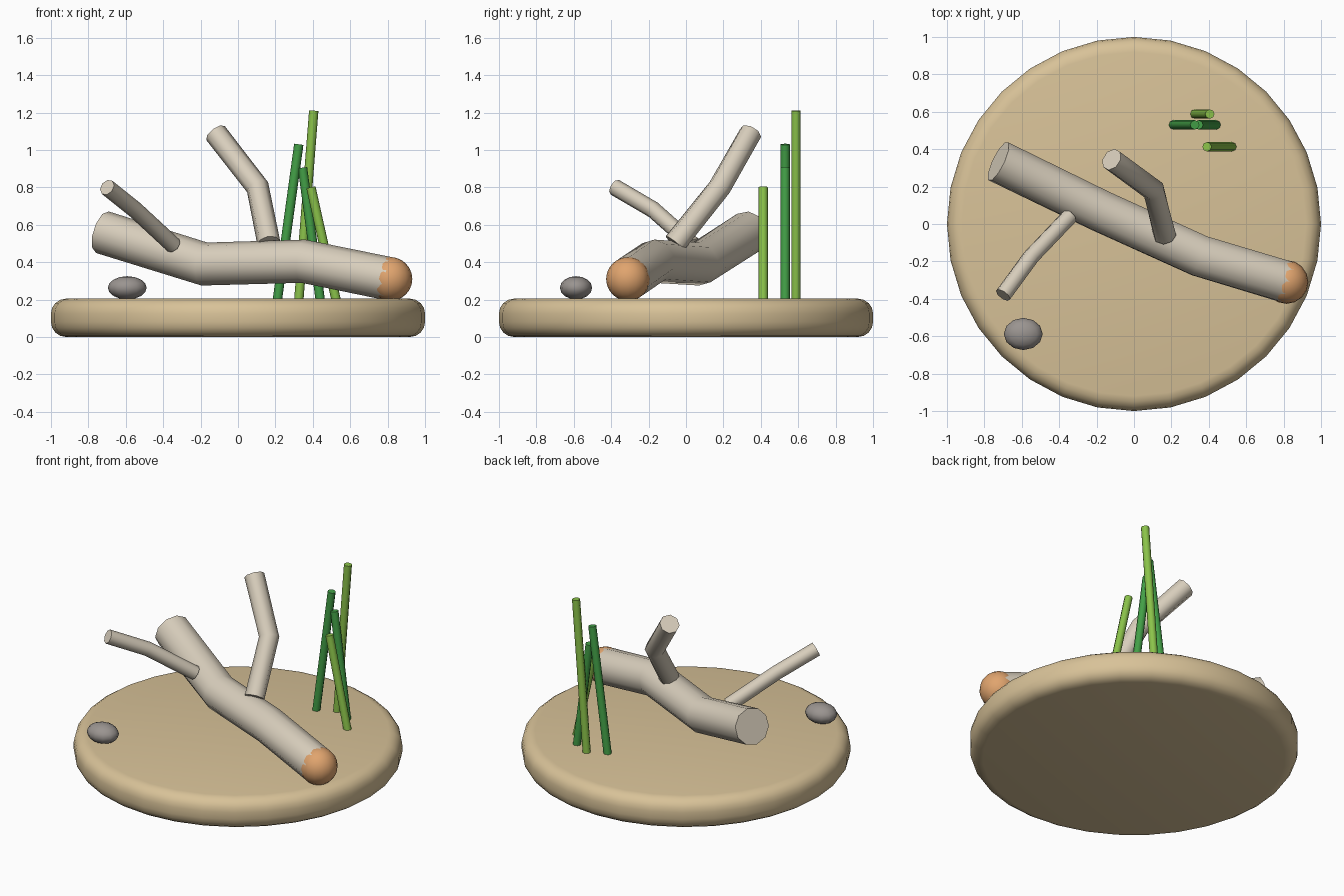
import bpy, bmesh, math
from mathutils import Vector

if "Cube" in bpy.data.objects:
    bpy.data.objects.remove(bpy.data.objects["Cube"])


def material(name, rgb):
    lin = [(c / 255 / 12.92) if c < 11 else ((c / 255 + 0.055) / 1.055) ** 2.4 for c in rgb]
    m = bpy.data.materials.new(name)
    m.diffuse_color = (*lin, 1)
    m.use_nodes = True
    m.node_tree.nodes["Principled BSDF"].inputs["Base Color"].default_value = m.diffuse_color
    return m


SAND = material("sand", (216, 194, 152))
WOOD = material("pale_wood", (216, 206, 188))
ORANGE = material("orange", (224, 164, 110))
STONE = material("grey_stone", (154, 148, 144))
GREEN = material("green", (67, 160, 71))
LIME = material("lime_green", (139, 195, 74))


def add_object(name, bm, mat, angle=60):
    bmesh.ops.recalc_face_normals(bm, faces=bm.faces)
    mesh = bpy.data.meshes.new(name)
    bm.to_mesh(mesh)
    bm.free()
    mesh.materials.append(mat)
    ob = bpy.data.objects.new(name, mesh)
    bpy.context.collection.objects.link(ob)
    bpy.ops.object.select_all(action='DESELECT')
    ob.select_set(True)
    bpy.context.view_layer.objects.active = ob
    bpy.ops.object.shade_smooth_by_angle(angle=math.radians(angle))
    return ob


def tube(name, points, radius, mat, sides=8):
    """Capped tube with mitred bends along a path."""
    pts = [Vector(p) for p in points]
    bm = bmesh.new()
    rings = []
    for i, p in enumerate(pts):
        before = (p - pts[i - 1]).normalized() if i else (pts[1] - p).normalized()
        after = (pts[i + 1] - p).normalized() if i < len(pts) - 1 else before
        d = (before + after).normalized()
        side = d.cross(Vector((0, 1, 0))).normalized()
        up = side.cross(d)
        rings.append([bm.verts.new(p + radius * (math.cos(a) * side + math.sin(a) * up))
                      for a in (math.tau * k / sides for k in range(sides))])
    for a, b in zip(rings, rings[1:]):
        for k in range(sides):
            n = (k + 1) % sides
            bm.faces.new((a[k], a[n], b[n], b[k]))
    bm.faces.new(rings[0])
    bm.faces.new(rings[-1])
    return add_object(name, bm, mat)


def ball(name, centre, size, mat, u, v):
    bm = bmesh.new()
    bmesh.ops.create_uvsphere(bm, u_segments=u, v_segments=v, radius=1)
    bmesh.ops.scale(bm, vec=size, verts=bm.verts)
    bmesh.ops.translate(bm, vec=centre, verts=bm.verts)
    return add_object(name, bm, mat)


# Round base with rounded rims
H = 0.205
bm = bmesh.new()
bmesh.ops.create_cone(bm, cap_ends=True, segments=32, radius1=1, radius2=1, depth=H)
bmesh.ops.translate(bm, vec=(0, 0, H / 2), verts=bm.verts)
rims = [e for e in bm.edges if abs(e.verts[0].co.z - e.verts[1].co.z) < 1e-4]
bmesh.ops.bevel(bm, geom=rims, offset=0.08, segments=4, profile=0.5, affect='EDGES')
add_object("base", bm, SAND, 35)

# Fallen log with two branches
tube("log", [(-0.725, 0.335, 0.56), (-0.18, 0.07, 0.39), (0.35, -0.17, 0.405),
             (0.815, -0.31, 0.31)], 0.116, WOOD, 10)
tube("tall_branch", [(0.165, -0.06, 0.50), (0.105, 0.18, 0.80), (-0.12, 0.345, 1.09)],
     0.062, WOOD)
tube("side_branch", [(-0.345, 0.04, 0.49), (-0.55, -0.175, 0.68), (-0.70, -0.38, 0.80)],
     0.045, WOOD)

# Rounded orange tip of the log
ball("log_tip", (0.815, -0.31, 0.31), (0.117, 0.117, 0.117), ORANGE, 16, 12)

# Pebble
ball("pebble", (-0.592, -0.588, 0.263), (0.104, 0.086, 0.062), STONE, 12, 8)

# Reeds: bottom x, top x, y, top z
reeds = [(0.325, 0.405, 0.588, 1.21, LIME), (0.21, 0.325, 0.53, 1.03, GREEN),
         (0.44, 0.345, 0.53, 0.905, GREEN), (0.525, 0.39, 0.413, 0.80, LIME)]
for i, (x0, x1, y, z, mat) in enumerate(reeds):
    tube(f"reed_{i + 1}", [(x0, y, 0.195), (x1, y, z)], 0.025, mat)
